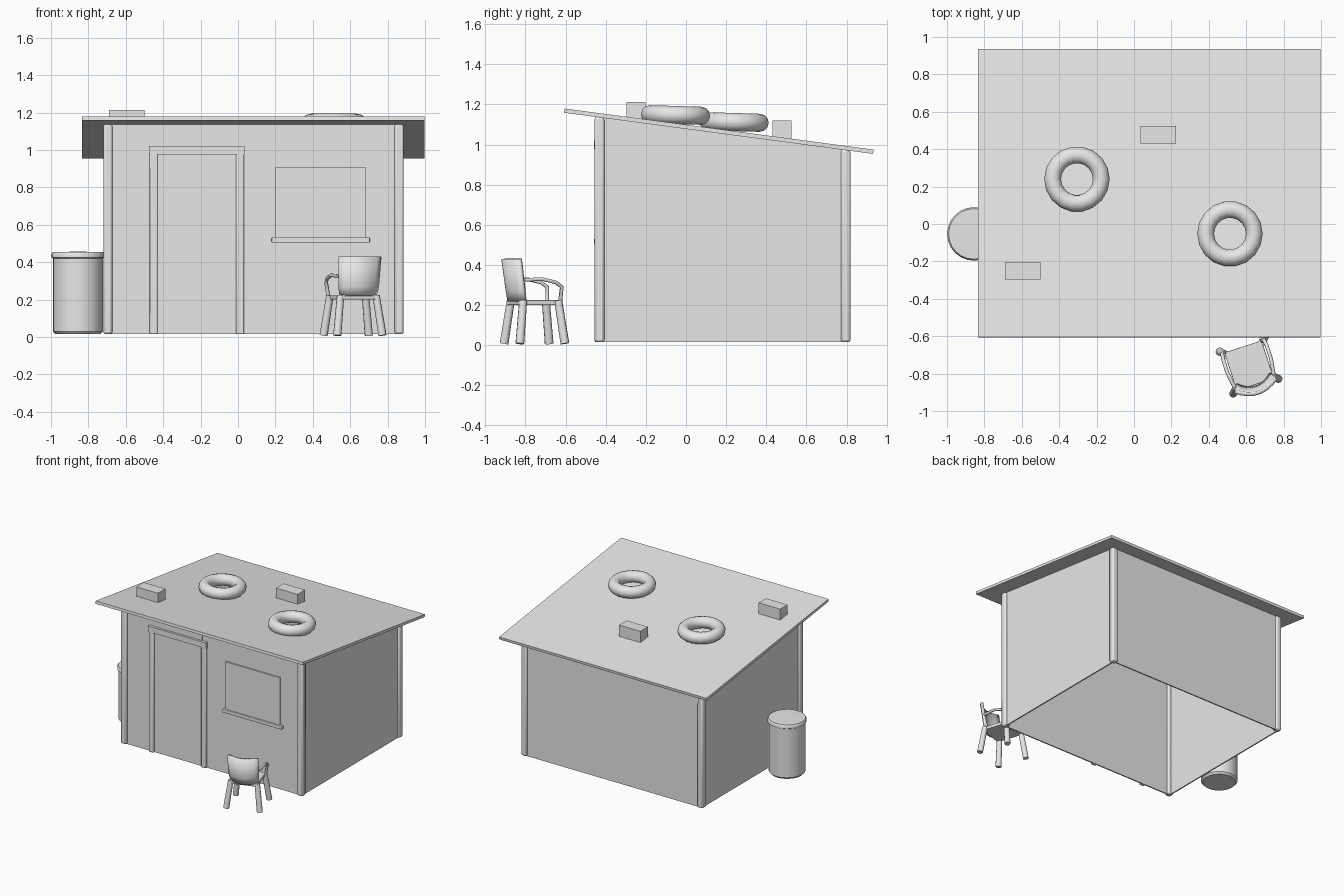
import bpy, bmesh, math
from mathutils import Vector, Matrix

cube = bpy.data.objects.get("Cube")
if cube:
    bpy.data.objects.remove(cube, do_unlink=True)

GREY = (0.8, 0.8, 0.8, 1)
mat = bpy.data.materials.new("light_grey")
mat.use_nodes = True
mat.diffuse_color = GREY
mat.node_tree.nodes["Principled BSDF"].inputs["Base Color"].default_value = GREY


def roof_z(y):
    """Height of the top of the sloping roof."""
    return 1.18 - 0.133 * (y + 0.61)


def finish(name, bm, smooth=False, bevel=0):
    bmesh.ops.recalc_face_normals(bm, faces=bm.faces)
    me = bpy.data.meshes.new(name)
    bm.to_mesh(me)
    bm.free()
    me.materials.append(mat)
    ob = bpy.data.objects.new(name, me)
    bpy.context.collection.objects.link(ob)
    if bevel:
        mod = ob.modifiers.new("bevel", "BEVEL")
        mod.width, mod.segments = bevel, 2
    if smooth:
        bpy.ops.object.select_all(action="DESELECT")
        ob.select_set(True)
        bpy.context.view_layer.objects.active = ob
        bpy.ops.object.shade_smooth_by_angle(angle=math.radians(40))
    return ob


def box(name, xs, ys, zs=None, under_roof=0.0, bevel=0, smooth=False):
    """Box from ranges; without a top height it is cut to the roof slope."""
    bm = bmesh.new()
    bmesh.ops.create_cube(bm, size=1)
    for v in bm.verts:
        top = v.co.z > 0
        v.co.x, v.co.y = xs[v.co.x > 0], ys[v.co.y > 0]
        v.co.z = zs[top] if zs else (roof_z(v.co.y) - under_roof if top else 0.015)
    return finish(name, bm, smooth, bevel)


def spin(name, profile, steps, matrix, closed=False):
    """Lathe a profile of (radius, height) points."""
    bm = bmesh.new()
    vs = [bm.verts.new((r, 0, z)) for r, z in profile]
    edges = [bm.edges.new(p) for p in zip(vs, vs[1:])]
    if closed:
        edges.append(bm.edges.new((vs[-1], vs[0])))
    bmesh.ops.spin(bm, geom=vs + edges, cent=(0, 0, 0), axis=(0, 0, 1),
                   angle=math.tau, steps=steps)
    bmesh.ops.remove_doubles(bm, verts=bm.verts, dist=0.0005)
    bm.transform(matrix)
    return finish(name, bm, True)


# Hut walls, open underneath, and corner posts
X0, X1, Y0, Y1, T = -0.705, 0.87, -0.435, 0.805, 0.01
box("front_wall", (X0, X1), (Y0, Y0 + T), under_roof=0.02)
box("back_wall", (X0, X1), (Y1 - T, Y1), under_roof=0.02)
box("right_wall", (X0, X0 + T), (Y0, Y1), under_roof=0.02)
box("left_wall", (X1 - T, X1), (Y0, Y1), under_roof=0.02)
for side, xs in (("right", (-0.72, -0.672)), ("left", (0.838, 0.886))):
    for end, ys in (("front", (-0.455, -0.407)), ("back", (0.772, 0.82))):
        box(f"{end}_{side}_post", xs, ys, under_roof=0.02, bevel=0.012, smooth=True)

# Sloping roof slab
bm = bmesh.new()
bmesh.ops.create_cube(bm, size=1)
for v in bm.verts:
    y = 0.935 if v.co.y > 0 else -0.605
    drop = 0 if v.co.z > 0 else 0.021
    v.co = (0.997 if v.co.x > 0 else -0.835, y - drop * 0.13, roof_z(y) - drop)
finish("roof", bm)

# Door with frame
box("door", (-0.43, -0.01), (-0.441, -0.434), (0.025, 1.12))
for side, xs in (("right", (-0.472, -0.43)), ("left", (-0.01, 0.032))):
    box(f"door_{side}_jamb", xs, (-0.455, -0.43), (0.015, 0.98), bevel=0.006, smooth=True)
box("door_lintel", (-0.475, 0.036), (-0.458, -0.43), (0.975, 1.02))

# Window shutter and sill
box("window_panel", (0.2, 0.682), (-0.446, -0.43), (0.53, 0.91))
box("window_sill", (0.18, 0.705), (-0.458, -0.43), (0.505, 0.532), bevel=0.004)

# Bricks and tyres on the roof
box("front_brick", (-0.69, -0.5), (-0.297, -0.203), (1.12, 1.213))
box("back_brick", (0.035, 0.225), (0.43, 0.525), (1.03, 1.12))
ring = [(0.13 + 0.045 * math.cos(a), 0.045 * math.sin(a))
        for a in (math.tau * i / 12 for i in range(12))]
for name, pos in (("right_tyre", (-0.305, 0.24, 1.112)), ("left_tyre", (0.513, -0.052, 1.147))):
    spin(name, ring, 18, Matrix.Translation(pos) @ Matrix.Rotation(-0.03, 4, "X"), True)

# Barrel with rounded lid
spin("barrel", [(0, 0.015), (0.12, 0.015), (0.134, 0.03), (0.134, 0.42), (0.142, 0.425),
                (0.143, 0.44), (0.135, 0.453), (0, 0.457)], 24,
     Matrix.Translation((-0.856, -0.053, 0)))

# Chair, modelled facing +y and then turned
chair = Matrix.Translation((0.615, -0.755, 0)) @ Matrix.Rotation(math.radians(18), 4, "Z")


def rod(name, a, b, r1, r2):
    """Tapered round bar between two points."""
    a, b = Vector(a), Vector(b)
    d = b - a
    bm = bmesh.new()
    bmesh.ops.create_cone(bm, cap_ends=True, segments=10, radius1=r1, radius2=r2, depth=d.length)
    bm.transform(chair @ Matrix.Translation((a + b) / 2) @ d.to_track_quat("Z", "Y").to_matrix().to_4x4())
    return finish(name, bm, True)


for sx, side in ((-1, "right"), (1, "left")):
    for sy, end in ((-1, "back"), (1, "front")):
        rod(f"chair_{end}_{side}_leg", (sx * 0.127, sy * 0.118, 0.008),
            (sx * 0.1, sy * 0.092, 0.222), 0.022, 0.02)
    # Arm sweeps forward from the back, then drops to the seat
    curve = bpy.data.curves.new(f"chair_{side}_arm", "CURVE")
    curve.dimensions = "3D"
    curve.bevel_depth, curve.bevel_resolution, curve.use_fill_caps = 0.01, 1, True
    path = [(0.11, -0.09, 0.325), (0.123, 0, 0.33), (0.122, 0.075, 0.312),
            (0.117, 0.105, 0.29), (0.105, 0.1, 0.215)]
    line = curve.splines.new("POLY")
    line.points.add(len(path) - 1)
    for p, (x, y, z) in zip(line.points, path):
        p.co = (*(chair @ Vector((sx * x, y, z))), 1)
    curve.materials.append(mat)
    arm = bpy.data.objects.new(f"chair_{side}_arm", curve)
    bpy.context.collection.objects.link(arm)

seat = box("chair_seat", (-0.105, 0.105), (-0.11, 0.105), (0.2, 0.225), bevel=0.005)
seat.data.transform(chair)

# Curved, leaning backrest
bm = bmesh.new()
rows = []
for z, half, lean in ((0.22, 0.098, 0), (0.27, 0.108, 0.008), (0.43, 0.115, 0.03)):
    rows.append([bm.verts.new(chair @ Vector((half * t / 4, -0.125 - lean + 0.045 * (t / 4) ** 2, z)))
                 for t in range(-4, 5)])
for low, high in zip(rows, rows[1:]):
    for i in range(8):
        bm.faces.new((low[i], low[i + 1], high[i + 1], high[i]))
back = finish("chair_back", bm, True)
solid = back.modifiers.new("thickness", "SOLIDIFY")
solid.thickness, solid.offset = 0.022, 0
